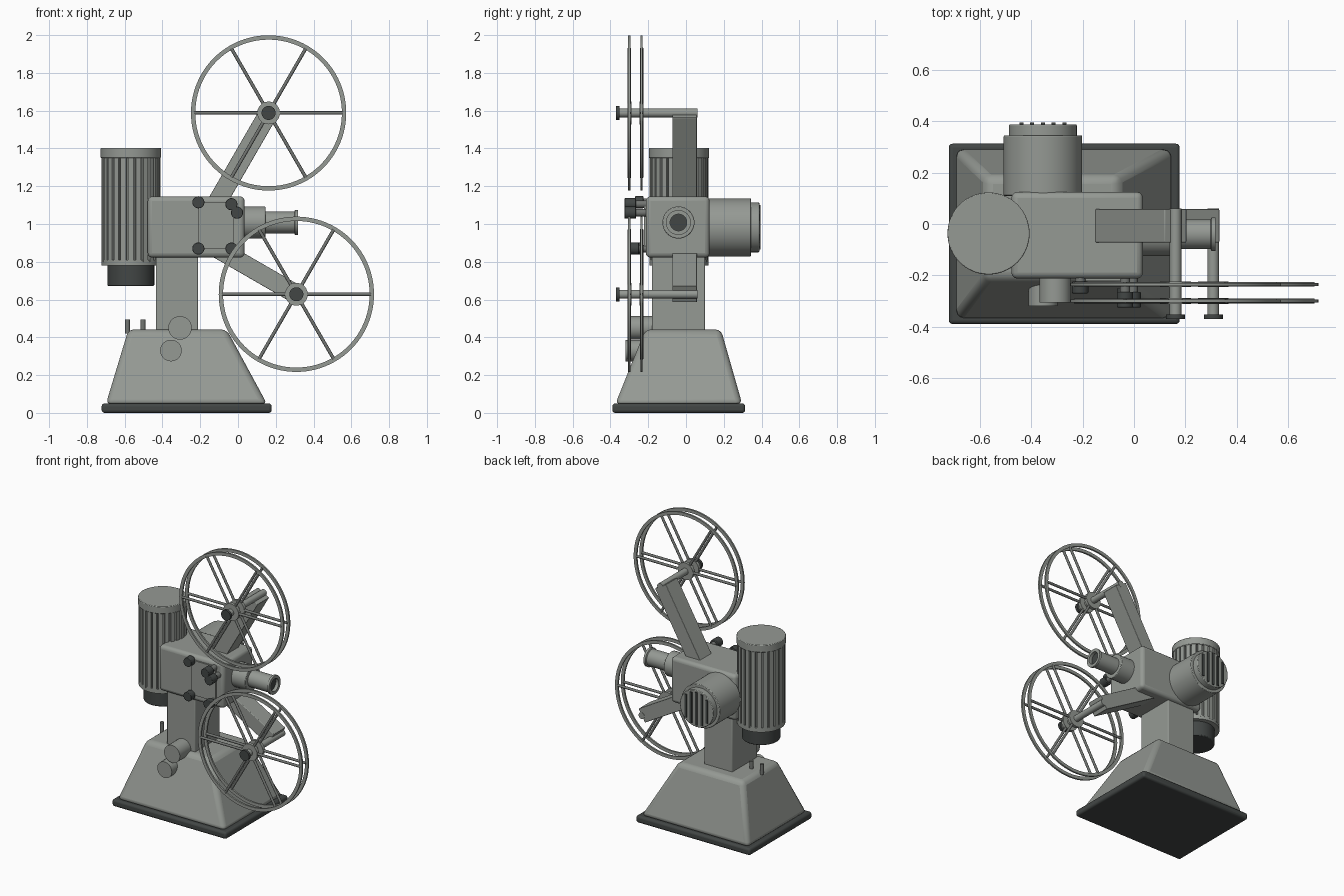
import bpy, bmesh, math
from mathutils import Vector, Matrix

if "Cube" in bpy.data.objects:
    bpy.data.objects.remove(bpy.data.objects["Cube"])


def material(name, rgb):
    m = bpy.data.materials.new(name)
    m.diffuse_color = (*rgb, 1)
    m.use_nodes = True
    m.node_tree.nodes["Principled BSDF"].inputs["Base Color"].default_value = m.diffuse_color
    return m


GRAY = material("gray enamel", (0.30, 0.32, 0.295))
MID = material("steel gray", (0.17, 0.18, 0.17))
DARK = material("dark rubber", (0.055, 0.062, 0.06))


def finish(name, bm, mat, bevel=0.0, segments=3):
    bmesh.ops.recalc_face_normals(bm, faces=bm.faces)
    mesh = bpy.data.meshes.new(name)
    bm.to_mesh(mesh)
    bm.free()
    mesh.materials.append(mat)
    ob = bpy.data.objects.new(name, mesh)
    bpy.context.collection.objects.link(ob)
    if bevel:
        b = ob.modifiers.new("Bevel", 'BEVEL')
        b.width, b.segments, b.limit_method = bevel, segments, 'ANGLE'
    bpy.ops.object.select_all(action='DESELECT')
    ob.select_set(True)
    bpy.context.view_layer.objects.active = ob
    bpy.ops.object.shade_smooth_by_angle(angle=math.radians(35))
    return ob


def box(name, x, y, z, mat, bevel=0.0):
    """Box from (min, max) ranges."""
    bm = bmesh.new()
    bmesh.ops.create_cube(bm, size=1)
    for v in bm.verts:
        v.co = [r[0] if c < 0 else r[1] for c, r in zip(v.co, (x, y, z))]
    return finish(name, bm, mat, bevel)


def add_rod(bm, a, b, r, sides=32):
    a, b = Vector(a), Vector(b)
    turn = (b - a).to_track_quat('Z', 'Y').to_matrix().to_4x4()
    bmesh.ops.create_cone(bm, cap_ends=True, segments=sides, radius1=r, radius2=r,
                          depth=(b - a).length,
                          matrix=Matrix.Translation((a + b) / 2) @ turn)


def rod(name, a, b, r, mat, sides=48, bevel=0.0):
    bm = bmesh.new()
    add_rod(bm, a, b, r, sides)
    return finish(name, bm, mat, bevel, 2)


def lathe(name, profile, matrix, mat, steps=64):
    """Closed (radius, height) profile revolved round local z."""
    bm = bmesh.new()
    rings = []
    for i in range(steps):
        t = math.tau * i / steps
        rings.append([bm.verts.new((r * math.cos(t), r * math.sin(t), h)) for r, h in profile])
    n = len(profile)
    for i in range(steps):
        p, q = rings[i], rings[(i + 1) % steps]
        for j in range(n):
            k = (j + 1) % n
            bm.faces.new((p[j], p[k], q[k], q[j]))
    bm.transform(matrix)
    return finish(name, bm, mat)


# Foot plate and tapered pedestal
box("foot_plate", (-0.722, 0.178), (-0.39, 0.313), (0, 0.05), DARK, 0.015)
bm = bmesh.new()
bmesh.ops.create_cube(bm, size=1)
for v in bm.verts:
    low = v.co.z < 0
    xr, yr = ((-0.70, 0.155), (-0.375, 0.298)) if low else ((-0.58, -0.06), (-0.215, 0.185))
    v.co = (xr[v.co.x > 0], yr[v.co.y > 0], 0.045 if low else 0.442)
finish("pedestal", bm, GRAY, 0.03)

# Column and head
box("column", (-0.435, -0.212), (-0.18, 0.10), (0.42, 0.84), GRAY, 0.006)
box("head", (-0.478, 0.035), (-0.213, 0.125), (0.822, 1.146), GRAY, 0.024)
box("film_gate_plate", (-0.212, -0.02), (-0.222, -0.205), (0.868, 1.115), GRAY)

# Control knobs and small switches on the pedestal
rod("upper_knob", (-0.307, -0.15, 0.45), (-0.307, -0.305, 0.45), 0.062, GRAY)
rod("lower_knob", (-0.355, -0.20, 0.33), (-0.355, -0.32, 0.33), 0.057, GRAY)
for x in (-0.585, -0.503):
    rod("switch_pin", (x, -0.02, 0.42), (x, -0.02, 0.495), 0.013, MID, 16)

# Ribbed lamp house
LX, LY = -0.567, -0.037


def lamp(name, z0, z1, r, mat, bevel=0.0):
    rod(name, (LX, LY, z0), (LX, LY, z1), r, mat, 64, bevel)


lamp("lamp_socket", 0.672, 0.79, 0.124, DARK, 0.006)
lamp("lamp_collar", 0.78, 0.81, 0.156, GRAY)
lamp("lamp_core", 0.80, 1.36, 0.143, MID)
lamp("lamp_cap", 1.35, 1.402, 0.160, GRAY, 0.004)
bm = bmesh.new()
for i in range(24):
    bmesh.ops.create_cube(bm, size=1, matrix=Matrix.Translation((LX, LY, 1.075))
                          @ Matrix.Rotation(math.tau * i / 24, 4, 'Z')
                          @ Matrix.Translation((0.146, 0, 0)) @ Matrix.Diagonal((0.02, 0.029, 0.55, 1)))
finish("lamp_ribs", bm, GRAY)

# Motor housing at the rear with vent bars
MX, MZ = -0.355, 0.982
rod("motor_housing", (MX, 0.11, MZ), (MX, 0.345, MZ), 0.153, GRAY, 64, 0.004)
rod("motor_cap", (MX, 0.34, MZ), (MX, 0.388, MZ), 0.132, GRAY, 64, 0.004)
for i in range(-2, 3):
    x = i * 0.042
    h = math.sqrt(0.118 ** 2 - x * x)
    box("motor_vent", (MX + x - 0.008, MX + x + 0.008), (0.38, 0.395), (MZ - h, MZ + h), DARK)

# Hollow lens barrel
along_x = Matrix.Translation((0, -0.04, 1.008)) @ Matrix.Rotation(math.pi / 2, 4, 'Y')
rod("lens_mount", (0.02, -0.04, 1.008), (0.145, -0.04, 1.008), 0.085, GRAY, 48, 0.004)
lathe("lens_barrel", [(0.044, 0.13), (0.058, 0.13), (0.058, 0.298), (0.066, 0.302),
                      (0.066, 0.318), (0.044, 0.318)], along_x, GRAY)
rod("lens_glass", (0.14, -0.04, 1.008), (0.295, -0.04, 1.008), 0.0445, DARK)

# Film rollers on stub shafts
for x, z, y0, y1 in ((-0.21, 1.115, -0.225, -0.27), (-0.035, 1.105, -0.265, -0.325),
                     (-0.005, 1.06, -0.265, -0.325), (-0.21, 0.87, -0.225, -0.27),
                     (-0.035, 0.87, -0.25, -0.295)):
    rod("roller_shaft", (x, -0.20, z), (x, y0, z), 0.02, MID, 24)
    rod("film_roller", (x, y0, z), (x, y1, z), 0.032, DARK, 32, 0.003)


# Reel arms, spindles and reels
def reel_set(label, cx, cz, angle, length):
    a = math.radians(angle)
    bm = bmesh.new()
    bmesh.ops.create_cube(bm, size=1, matrix=Matrix.Translation((cx, -0.007, cz))
                          @ Matrix.Rotation(-a, 4, 'Y') @ Matrix.Translation((-length / 2, 0, 0))
                          @ Matrix.Diagonal((length, 0.13, 0.10, 1)))
    finish(label + "_arm", bm, GRAY, 0.004)
    rod(label + "_spindle", (cx, 0.06, cz), (cx, -0.355, cz), 0.023, GRAY, 32)
    rod(label + "_spindle_nut", (cx, -0.352, cz), (cx, -0.37, cz), 0.037, DARK, 32)
    for y in (-0.30, -0.235):
        turn = Matrix.Translation((cx, y, cz)) @ Matrix.Rotation(math.pi / 2, 4, 'X')
        lathe(label + "_reel_rim", [(0.388, -0.006), (0.411, -0.006), (0.411, 0.006),
                                    (0.388, 0.006)], turn, GRAY, 96)
        rod(label + "_reel_hub", (cx, y - 0.011, cz), (cx, y + 0.011, cz), 0.06, GRAY)
        bm = bmesh.new()
        for i in range(6):
            t = math.tau * i / 6
            d = Vector((math.cos(t), 0, math.sin(t)))
            c = Vector((cx, y, cz))
            add_rod(bm, c + d * 0.05, c + d * 0.395, 0.009, 12)
        finish(label + "_reel_spokes", bm, MID)


reel_set("upper", 0.162, 1.588, 60, 0.56)
reel_set("lower", 0.309, 0.628, -30, 0.48)
